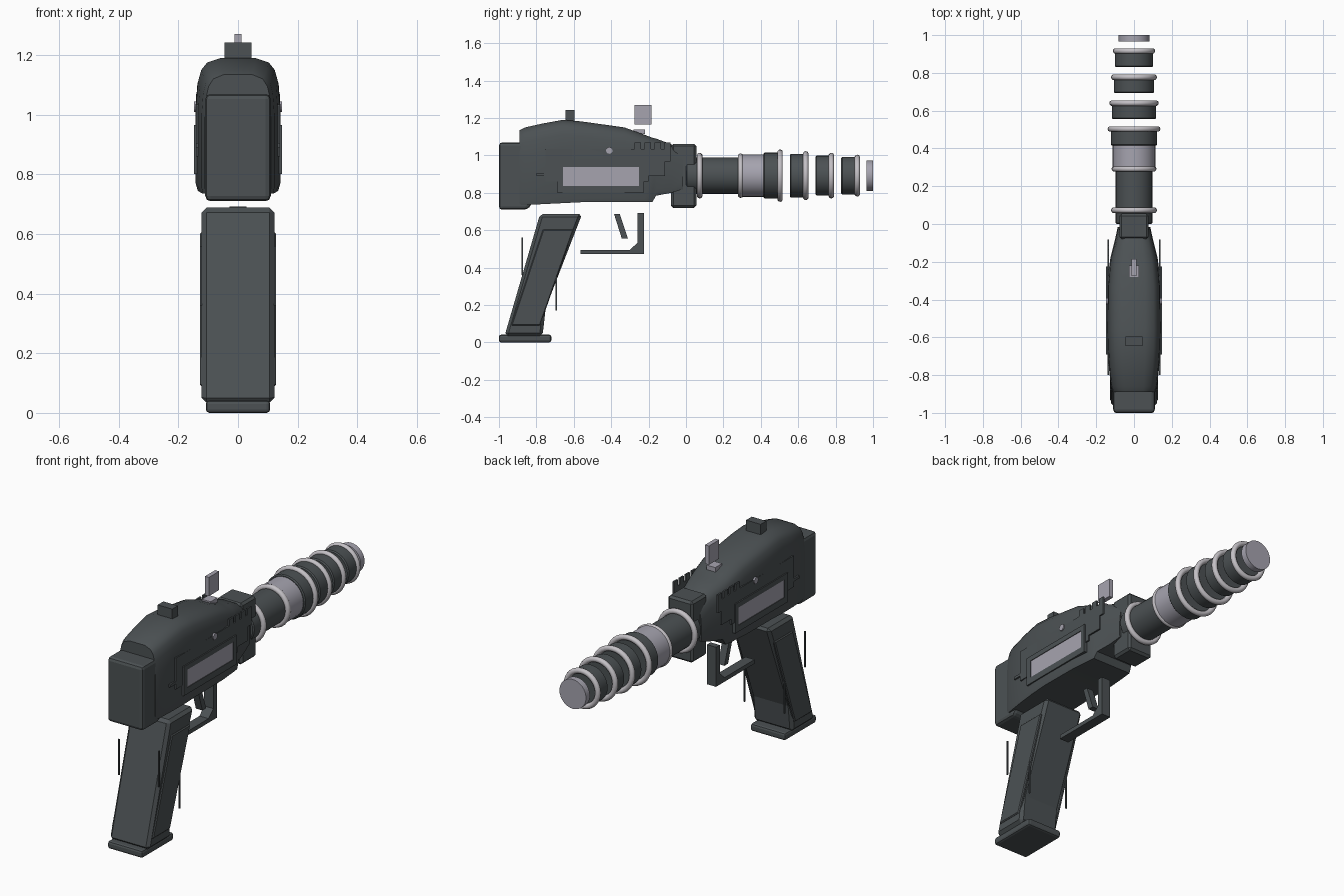
import bpy, bmesh, math
from mathutils import Matrix

if "Cube" in bpy.data.objects:
    bpy.data.objects.remove(bpy.data.objects["Cube"])


def material(name, rgb):
    m = bpy.data.materials.new(name)
    m.diffuse_color = (*rgb, 1)
    m.use_nodes = True
    m.node_tree.nodes["Principled BSDF"].inputs["Base Color"].default_value = m.diffuse_color
    return m


DARK = material("dark_gunmetal", (0.072, 0.083, 0.088))
METAL = material("light_metal", (0.38, 0.37, 0.43))
RING = material("pale_ring", (0.55, 0.53, 0.56))
AXIS_Z = 0.892


def make(name, bm, mat, bevel=0, segments=2, smooth=None):
    bmesh.ops.recalc_face_normals(bm, faces=bm.faces)
    me = bpy.data.meshes.new(name)
    bm.to_mesh(me)
    bm.free()
    ob = bpy.data.objects.new(name, me)
    bpy.context.collection.objects.link(ob)
    me.materials.append(mat)
    if bevel:
        mod = ob.modifiers.new("edge_bevel", "BEVEL")
        mod.width, mod.segments = bevel, segments
    if smooth:
        bpy.context.view_layer.objects.active = ob
        ob.select_set(True)
        bpy.ops.object.shade_smooth_by_angle(angle=math.radians(smooth))
        ob.select_set(False)
    return ob


def prism(name, pts, x0, x1, mat=DARK, bevel=0, **kw):
    """Side outline (y, z) extruded from x0 to x1."""
    bm = bmesh.new()
    a = [bm.verts.new((x0, y, z)) for y, z in pts]
    b = [bm.verts.new((x1, y, z)) for y, z in pts]
    bm.faces.new(a)
    bm.faces.new(b)
    for i in range(len(pts)):
        j = (i + 1) % len(pts)
        bm.faces.new((a[i], a[j], b[j], b[i]))
    return make(name, bm, mat, bevel, **kw)


def box(name, x0, x1, y0, y1, z0, z1, mat=DARK, bevel=0, **kw):
    return prism(name, [(y0, z0), (y1, z0), (y1, z1), (y0, z1)], x0, x1, mat, bevel, **kw)


def cylinder(name, r, y0, y1, mat, bevel=0.006):
    bm = bmesh.new()
    mtx = Matrix.Translation((0, (y0 + y1) / 2, AXIS_Z)) @ Matrix.Rotation(math.pi / 2, 4, "X")
    bmesh.ops.create_cone(bm, cap_ends=True, segments=32, radius1=r, radius2=r,
                          depth=y1 - y0, matrix=mtx)
    ob = make(name, bm, mat, smooth=35)
    if bevel:
        mod = ob.modifiers.new("edge_bevel", "BEVEL")
        mod.width, mod.segments, mod.limit_method = bevel, 1, "ANGLE"
    return ob


def ring(name, outer, y, minor=0.015):
    bpy.ops.mesh.primitive_torus_add(major_radius=outer - minor, minor_radius=minor,
                                     major_segments=32, minor_segments=10,
                                     location=(0, y, AXIS_Z), rotation=(math.pi / 2, 0, 0))
    ob = bpy.context.object
    ob.name = name
    ob.data.materials.append(RING)
    bpy.ops.object.shade_smooth()
    ob.select_set(False)


# Receiver body: lofted sections (y, half width, bottom, top)
stations = [(-0.89, 0.112, 0.735, 1.135), (-0.86, 0.122, 0.735, 1.15),
            (-0.76, 0.133, 0.74, 1.172), (-0.66, 0.14, 0.745, 1.19),
            (-0.56, 0.142, 0.75, 1.182), (-0.33, 0.14, 0.75, 1.15),
            (-0.22, 0.13, 0.75, 1.11), (-0.18, 0.125, 0.75, 1.095),
            (-0.16, 0.12, 0.785, 1.09), (-0.08, 0.1, 0.8, 1.06), (-0.015, 0.086, 0.82, 1.02)]
bm = bmesh.new()
loops = []
for y, w, bot, top in stations:
    half = [(w * 0.96, bot), (w, bot + 0.02), (w, top - 0.15), (w * 0.96, top - 0.08),
            (w * 0.88, top - 0.04), (w * 0.74, top - 0.015), (w * 0.42, top)]
    sec = half + [(-x, z) for x, z in reversed(half)]
    loops.append([bm.verts.new((x, y, z)) for x, z in sec])
for a, b in zip(loops, loops[1:]):
    for i in range(len(a)):
        j = (i + 1) % len(a)
        bm.faces.new((a[i], a[j], b[j], b[i]))
bm.faces.new(loops[0])
bm.faces.new(loops[-1])
make("receiver_body", bm, DARK, smooth=35)

# Rear block and front collar
prism("rear_block", [(-1, 0.71), (-0.85, 0.71), (-0.825, 0.735), (-0.825, 1.07), (-1, 1.07)],
      -0.11, 0.11, bevel=0.022)
box("front_collar", -0.077, 0.077, -0.08, 0.055, 0.72, 1.062, bevel=0.012, segments=1)

# Sights
box("rear_sight", -0.045, 0.045, -0.645, -0.595, 1.16, 1.243)
box("front_sight_base", -0.027, 0.027, -0.28, -0.22, 1.115, 1.14, METAL)
box("front_sight_blade", -0.012, 0.012, -0.275, -0.185, 1.165, 1.27, METAL)

# Side details on both sides
comb = [(-0.75, 0.86), (-0.75, 0.89), (-0.8, 0.89), (-0.8, 0.905), (-0.75, 0.905),
        (-0.75, 1.035), (-0.28, 1.035)]
for k in range(4):
    y = -0.275 + k * 0.053
    comb += [(y, 1.035), (y, 1.07), (y + 0.034, 1.07), (y + 0.034, 1.035)]
comb += [(-0.082, 0.968), (-0.112, 0.968), (-0.112, 0.89), (-0.2, 0.89), (-0.2, 0.86)]
for side, s in (("right", 1), ("left", -1)):
    prism(side + "_side_plate", comb, s * 0.132, s * 0.141)
    # window frame from four bars with a pale panel inside
    y0, y1, z0, z1 = -0.69, -0.225, 0.802, 0.965
    for part, b in (("bottom", (y0, y1, z0, 0.838)), ("top", (y0, y1, 0.937, z1)),
                    ("rear", (y0, -0.657, 0.838, 0.937)), ("front", (-0.252, y1, 0.838, 0.937))):
        box(f"{side}_frame_{part}", s * 0.12, s * 0.148, *b)
    box(side + "_window_panel", s * 0.136, s * 0.1445, -0.657, -0.252, 0.838, 0.937, METAL)
    # pin
    bm = bmesh.new()
    bmesh.ops.create_cone(bm, cap_ends=True, segments=12, radius1=0.018, radius2=0.018, depth=0.03,
                          matrix=Matrix.Translation((s * 0.133, -0.41, 1.027))
                          @ Matrix.Rotation(math.pi / 2, 4, "Y"))
    make(side + "_pin", bm, METAL)
    # raised grip panel and thin grip strips
    prism(side + "_grip_panel", [(-0.765, 0.605), (-0.6, 0.605), (-0.78, 0.09), (-0.935, 0.09)],
          s * 0.11, s * 0.128, bevel=0.005, segments=1)
    box(side + "_rear_grip_strip", s * 0.12, s * 0.127, -0.879, -0.871, 0.36, 0.56)
    box(side + "_front_grip_strip", s * 0.12, s * 0.127, -0.698, -0.69, 0.17, 0.37)

# Grip
prism("grip", [(-0.78, 0.688), (-0.555, 0.688), (-0.75, 0.185), (-0.767, 0.035), (-0.97, 0.035)],
      -0.122, 0.122, bevel=0.016, segments=1)
box("grip_base", -0.108, 0.108, -1, -0.72, 0, 0.042, bevel=0.012)

# Trigger and guard
prism("trigger_guard", [(-0.565, 0.472), (-0.225, 0.472), (-0.225, 0.693), (-0.258, 0.693),
                        (-0.258, 0.535), (-0.3, 0.495), (-0.565, 0.495)], -0.028, 0.028)
prism("trigger", [(-0.385, 0.688), (-0.355, 0.688), (-0.31, 0.555), (-0.343, 0.555)], -0.02, 0.02)

# Barrel: separated sections along one axis
for name, r, y0, y1, mat in (
        ("barrel_tube", 0.097, 0.0, 0.29, DARK), ("barrel_sleeve", 0.113, 0.29, 0.418, METAL),
        ("barrel_drum_1", 0.123, 0.415, 0.5, DARK), ("barrel_drum_2", 0.117, 0.555, 0.635, DARK),
        ("barrel_drum_3", 0.107, 0.693, 0.77, DARK), ("barrel_drum_4", 0.101, 0.83, 0.91, DARK),
        ("muzzle", 0.082, 0.965, 1.0, METAL)):
    cylinder(name, r, y0, y1, mat, bevel=0 if mat is METAL else 0.006)
for i, (r, y) in enumerate(((0.122, 0.073), (0.119, 0.292), (0.14, 0.503), (0.131, 0.64),
                            (0.122, 0.777), (0.112, 0.916))):
    ring(f"barrel_ring_{i + 1}", r, y)
